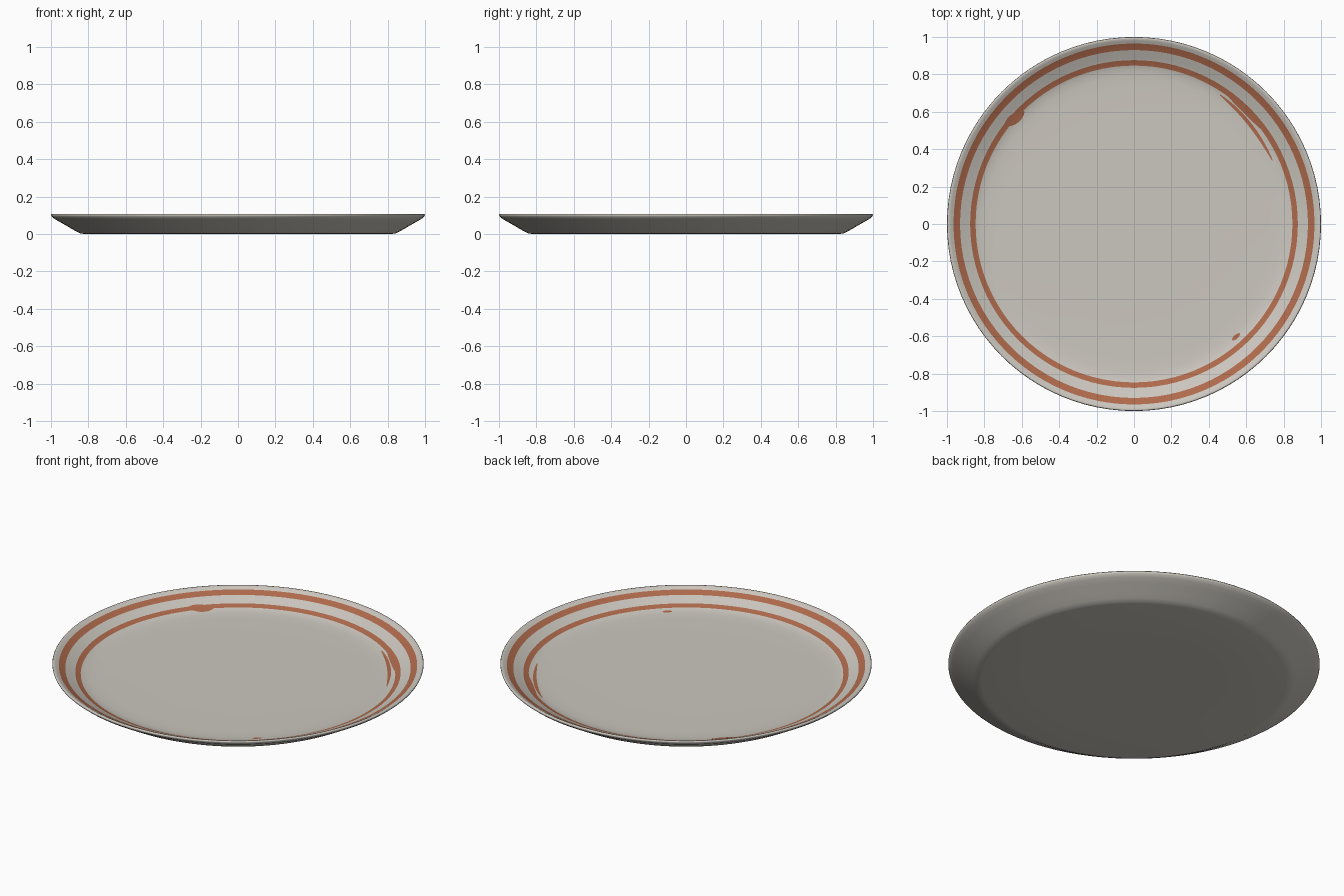
import bpy, bmesh, math

if "Cube" in bpy.data.objects:
    bpy.data.objects.remove(bpy.data.objects["Cube"])

def material(name, rgb):
    m = bpy.data.materials.new(name)
    m.diffuse_color = (*rgb, 1)
    m.use_nodes = True
    m.node_tree.nodes["Principled BSDF"].inputs["Base Color"].default_value = m.diffuse_color
    return m

glaze = material("warm grey glaze", (0.60, 0.57, 0.52))
paint = material("rust stripe", (0.43, 0.145, 0.072))

# Upper surface (radius, height) and underside of the plate
UPPER = [(0, .030), (.4, .030), (.72, .030), (.79, .032), (.825, .036), (.847, .042),
         (.876, .053), (.90, .064), (.930, .078), (.965, .094), (.98, .103), (.99, .107)]
UNDER = [(.997, .107), (1.0, .102), (.996, .093), (.98, .080), (.95, .063), (.90, .034),
         (.865, .014), (.845, .004), (.82, 0), (.5, 0), (0, 0)]
STRIPES = [(.847, .876), (.930, .965)]
SEG = 96

def upper_z(r):
    for (r0, z0), (r1, z1) in zip(UPPER, UPPER[1:]):
        if r <= r1:
            return z0 + (z1 - z0) * (r - r0) / (r1 - r0)
    return UPPER[-1][1]

def finish(bm, name, mats):
    me = bpy.data.meshes.new(name)
    bm.to_mesh(me)
    bm.free()
    for m in mats:
        me.materials.append(m)
    ob = bpy.data.objects.new(name, me)
    bpy.context.collection.objects.link(ob)
    for p in me.polygons:
        p.use_smooth = True
    return ob

# Plate: lathed profile, stripes coloured by radius on the upper side
bm = bmesh.new()
rings = []
for r, z in UPPER + UNDER:
    if r == 0:
        rings.append([bm.verts.new((0, 0, z))] * SEG)
    else:
        rings.append([bm.verts.new((r * math.cos(2 * math.pi * i / SEG),
                                    r * math.sin(2 * math.pi * i / SEG), z)) for i in range(SEG)])
prof = UPPER + UNDER
for k in range(len(prof) - 1):
    mid = (prof[k][0] + prof[k + 1][0]) / 2
    striped = k < len(UPPER) - 1 and any(a < mid < b for a, b in STRIPES)
    for i in range(SEG):
        j = (i + 1) % SEG
        corners = [rings[k][i], rings[k + 1][i], rings[k + 1][j], rings[k][j]]
        f = bm.faces.new(list(dict.fromkeys(corners)))
        f.material_index = int(striped)
bmesh.ops.recalc_face_normals(bm, faces=bm.faces)
finish(bm, "plate", [glaze, paint])

# Brush smudges: thin tapered strips of paint laid on the upper surface
def smudge(name, p0, p1, p2, width, n=16):
    bm = bmesh.new()
    rows = []
    for i in range(n + 1):
        t = i / n
        x, y = [(1 - t) ** 2 * a + 2 * t * (1 - t) * b + t * t * c for a, b, c in zip(p0, p1, p2)]
        dx, dy = [2 * (1 - t) * (b - a) + 2 * t * (c - b) for a, b, c in zip(p0, p1, p2)]
        d = math.hypot(dx, dy)
        w = width * max(.25, math.sin(math.pi * t) ** .5) / 2
        row = []
        for s in (-1, 0, 1):
            px, py = x - dy / d * w * s, y + dx / d * w * s
            row.append(bm.verts.new((px, py, upper_z(math.hypot(px, py)) + .002)))
        rows.append(row)
    for a, b in zip(rows, rows[1:]):
        for s in (0, 1):
            bm.faces.new((a[s], b[s], b[s + 1], a[s + 1]))
    finish(bm, name, [paint])

smudge("smudge_right_inner", (.46, .69), (.63, .56), (.74, .34), .02)
smudge("smudge_right_middle", (.50, .69), (.60, .61), (.68, .51), .028)
smudge("smudge_left", (-.69, .53), (-.635, .56), (-.59, .605), .055)
smudge("smudge_front", (.525, -.62), (.545, -.605), (.565, -.585), .022)
